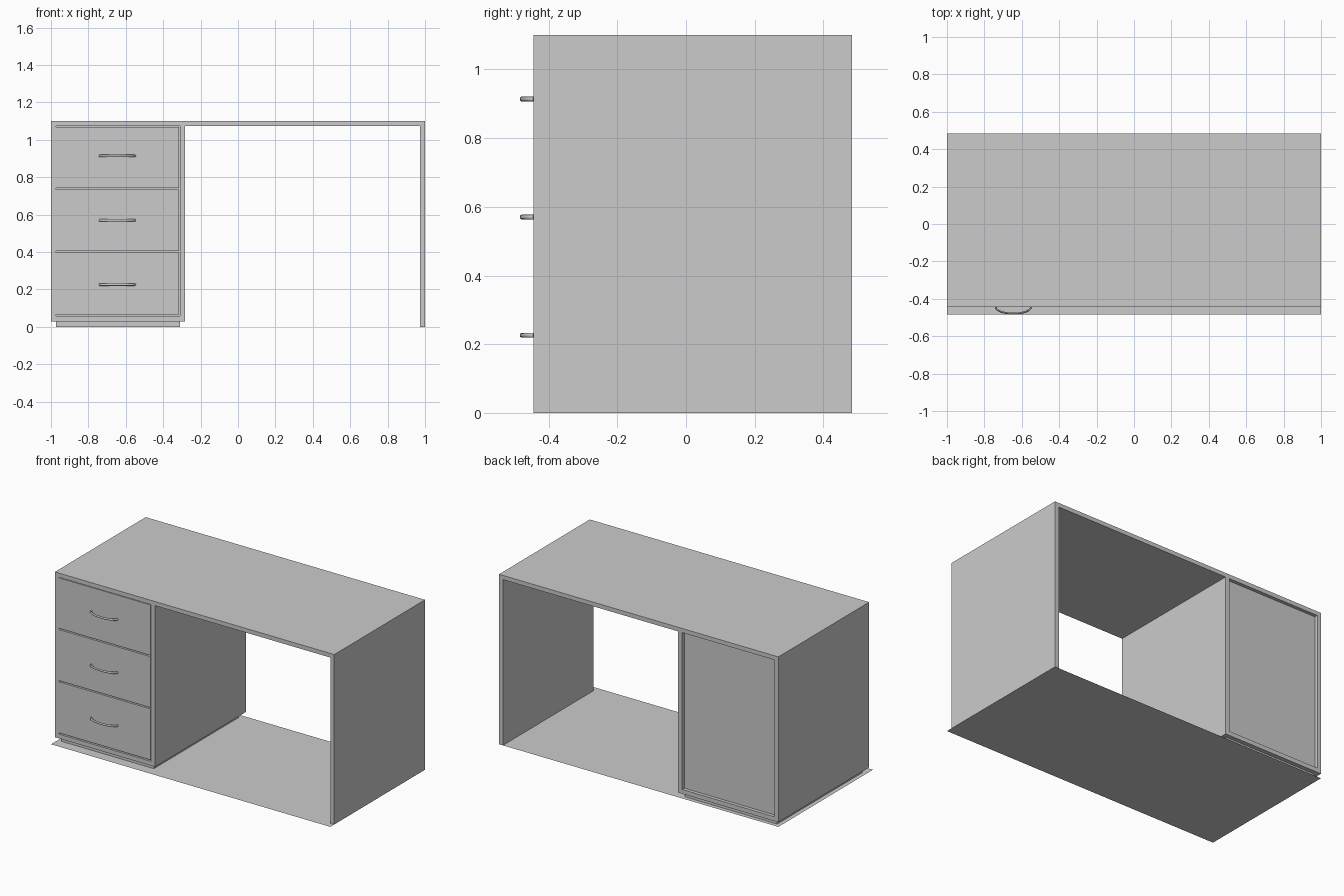
import bpy, bmesh, math

cube = bpy.data.objects.get("Cube")
if cube:
    bpy.data.objects.remove(cube, do_unlink=True)

grey = bpy.data.materials.new("light grey")
grey.use_nodes = True
GREY = (0.6, 0.6, 0.6, 1.0)
grey.diffuse_color = GREY
grey.node_tree.nodes["Principled BSDF"].inputs["Base Color"].default_value = GREY

# Main dimensions
FRONT, BACK = -0.444, 0.484
TOP, UNDER = 1.1, 1.073
LIFT = 0.03          # underside of the drawer cabinet
T = 0.028            # board thickness
INNER = -0.283       # cabinet's side towards the knee space


def add_mesh(name, bm):
    mesh = bpy.data.meshes.new(name)
    bm.to_mesh(mesh)
    bm.free()
    mesh.materials.append(grey)
    obj = bpy.data.objects.new(name, mesh)
    bpy.context.collection.objects.link(obj)
    return obj


def board(name, x, y, z):
    """Box between the given (low, high) limits."""
    bm = bmesh.new()
    bmesh.ops.create_cube(bm, size=1)
    for v in bm.verts:
        v.co = [lim[0] if c < 0 else lim[1] for c, lim in zip(v.co, (x, y, z))]
    return add_mesh(name, bm)


# Thin floor sheet, reaching as far forward as the handles
bm = bmesh.new()
bmesh.ops.create_grid(bm, x_segments=1, y_segments=1, size=1)
for v in bm.verts:
    v.co.y *= BACK
add_mesh("floor_sheet", bm)

# Desk boards
depth = (FRONT, BACK)
board("desktop", (-1, 1), depth, (UNDER, TOP))
board("end_panel", (1 - T, 1), depth, (0, UNDER))
board("cabinet_outer_side", (-1, T - 1), depth, (LIFT, UNDER))
board("cabinet_inner_side", (INNER - T, INNER), depth, (LIFT, UNDER))

# Cabinet base, plinth and recessed back
inside = (T - 1, INNER - T)
board("cabinet_base", inside, depth, (LIFT, LIFT + T))
board("plinth", inside, (FRONT + T, BACK - T), (0, LIFT))
board("cabinet_back", inside, (BACK - 0.035, BACK - 0.022), (LIFT + T, UNDER))


def handle(name, x, z):
    """Bowed bar handle swept along half an ellipse."""
    curve = bpy.data.curves.new(name, "CURVE")
    curve.dimensions = "3D"
    curve.bevel_depth = 0.005
    curve.bevel_resolution = 2
    curve.use_fill_caps = True
    steps = 20
    path = curve.splines.new("POLY")
    path.points.add(steps)
    for i, p in enumerate(path.points):
        a = math.pi * i / steps
        p.co = (0.094 * math.cos(a), -0.035 * math.sin(a), 0, 1)
    for s in path.points:
        s.radius = 1
    path.use_smooth = True
    curve.materials.append(grey)
    obj = bpy.data.objects.new(name, curve)
    obj.location = (x, FRONT, z)
    obj.scale.z = 1.4
    bpy.context.collection.objects.link(obj)


# Three drawers with narrow gaps between their fronts
GAP = 0.008
bottom = LIFT + T
pitch = (UNDER - bottom) / 3
names = ("bottom", "middle", "top")
for i, label in enumerate(names):
    low = bottom + i * pitch + GAP
    high = bottom + (i + 1) * pitch - (GAP / 2 if label == "top" else 0)
    board(label + "_drawer_front", (inside[0], inside[1] - 0.005),
          (FRONT, FRONT + T), (low, high))
    board(label + "_drawer_box", (inside[0] + 0.01, inside[1] - 0.015),
          (FRONT + T, BACK - 0.06), (low + 0.01, high - 0.03))
    handle(label + "_drawer_handle", -0.645, 0.226 + i * 0.344)
